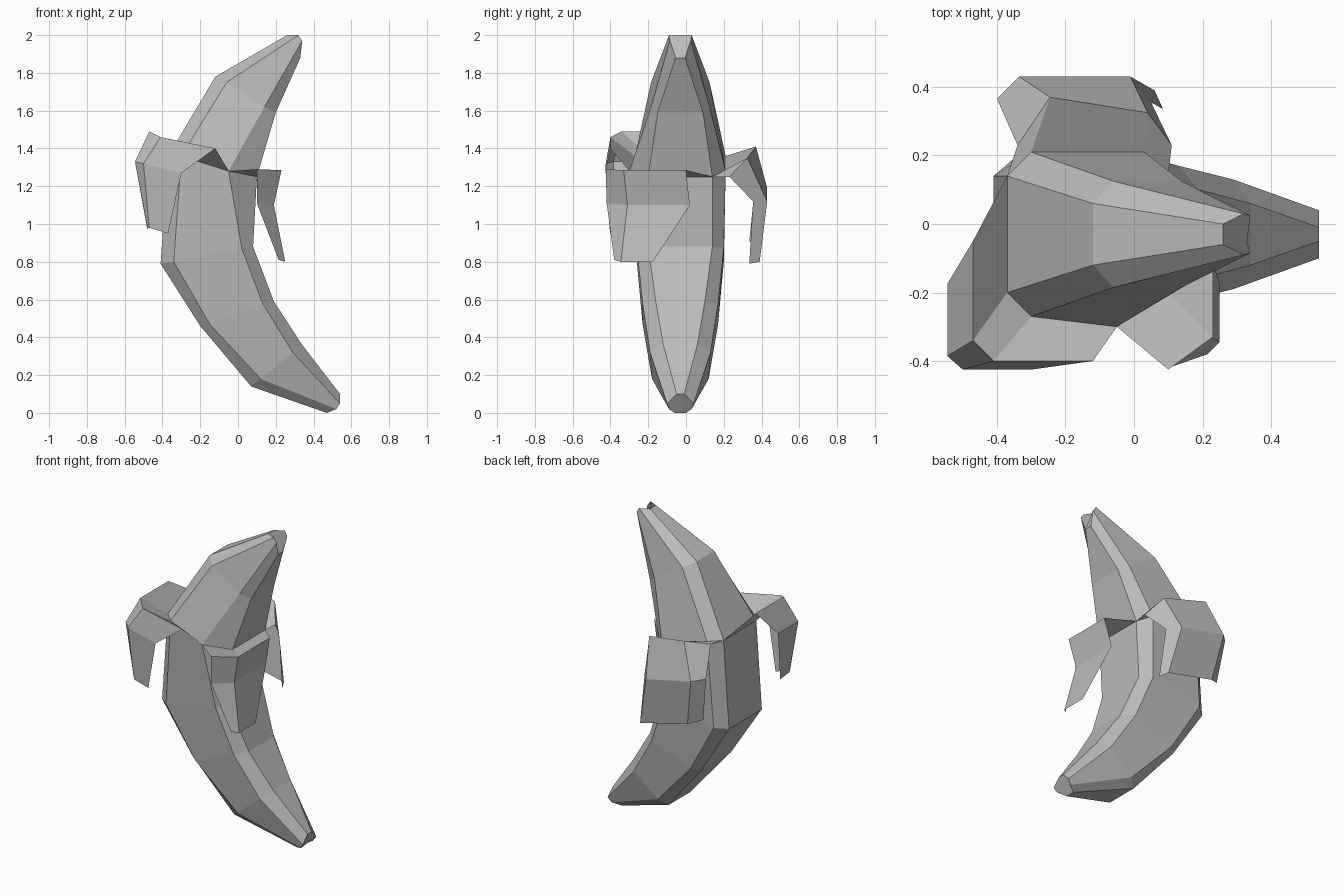
import bpy, bmesh

grey = bpy.data.materials.new("plain_grey")
grey.diffuse_color = (0.5, 0.5, 0.5, 1)
CY = -0.03  # centre line of the fruit in y


def build(name, rows, closed, caps=()):
    """Bridge rows of points with flat faces; a closed row is a ring."""
    bm = bmesh.new()
    grid = [[bm.verts.new(p) for p in row] for row in rows]
    n = len(grid[0])
    for a, b in zip(grid, grid[1:]):
        for i in range(n if closed else n - 1):
            j = (i + 1) % n
            bm.faces.new((a[i], b[i], b[j], a[j]))
    for k in caps:
        bm.faces.new(grid[k])
    bmesh.ops.remove_doubles(bm, verts=bm.verts, dist=0.0005)
    if closed:
        bmesh.ops.recalc_face_normals(bm, faces=bm.faces)
    me = bpy.data.meshes.new(name)
    bm.to_mesh(me)
    bm.free()
    me.materials.append(grey)
    ob = bpy.data.objects.new(name, me)
    bpy.context.collection.objects.link(ob)
    return ob


def ring(*half):
    """Eight-sided ring from four (x, z, half width) points, left to right."""
    front = [(x, CY - h, z) for x, z, h in half]
    back = [(x, CY + h, z) for x, z, h in reversed(half)]
    return front + back


# shared slanted ring where the peel opens, front left to right then back
rim = [(-.37, -.20, 1.36), (-.30, -.27, 1.36), (-.05, -.30, 1.28), (.10, -.20, 1.25),
       (.10, .14, 1.25), (.03, .21, 1.28), (-.30, .21, 1.36), (-.37, .14, 1.36)]

# closed lower skin, curving to the stem end
build("lower_skin", [
    rim,
    ring((-.41, .79, .17), (-.34, .80, .23), (.02, .87, .23), (.08, .88, .17)),
    ring((-.20, .46, .15), (-.15, .47, .20), (.13, .58, .20), (.19, .59, .13)),
    ring((.07, .14, .11), (.12, .18, .15), (.29, .32, .16), (.34, .36, .09)),
    ring((.47, .0, .03), (.52, .02, .06), (.54, .05, .07), (.54, .10, .02)),
], True, (-1,))

# exposed fruit, tapering to the top
build("fruit_flesh", [
    rim,
    ring((-.12, 1.78, .09), (-.06, 1.75, .155), (.14, 1.62, .155), (.20, 1.59, .12)),
    ring((.26, 2.0, .03), (.32, 2.0, .06), (.34, 1.97, .055), (.33, 1.88, .025)),
], True, (-1,))

# peel flaps folded outward and down
build("left_peel", [
    [rim[7], rim[0], rim[1], rim[2]],
    [(-.47, -.05, 1.49), (-.47, -.34, 1.49), (-.41, -.40, 1.46), (-.12, -.40, 1.40)],
    [(-.545, -.175, 1.33), (-.545, -.385, 1.33), (-.50, -.425, 1.32), (-.30, -.425, 1.27)],
    [(-.48, -.29, .97), (-.48, -.385, .98), (-.47, -.405, .98), (-.37, -.40, .95)],
], False)

build("right_peel", [
    [rim[2], rim[3], rim[4]],
    [(.10, -.425, 1.29), (.23, -.33, 1.285), (.23, .0, 1.285)],
    [(.10, -.42, 1.11), (.19, -.31, 1.10), (.19, .02, 1.10)],
    [(.215, -.38, .81), (.25, -.345, .80), (.25, -.175, .80)],
], False)

build("back_peel", [
    [rim[4], rim[5], rim[6], rim[7]],
    [(.11, .23, 1.25), (.04, .325, 1.35), (-.245, .37, 1.41), (-.34, .23, 1.36)],
    [(.05, .355, 1.12), (-.01, .43, 1.12), (-.335, .43, 1.19), (-.40, .365, 1.20)],
    [(.085, .335, .79), (.06, .39, .80), (-.28, .385, .88), (-.36, .335, .91)],
], False)
